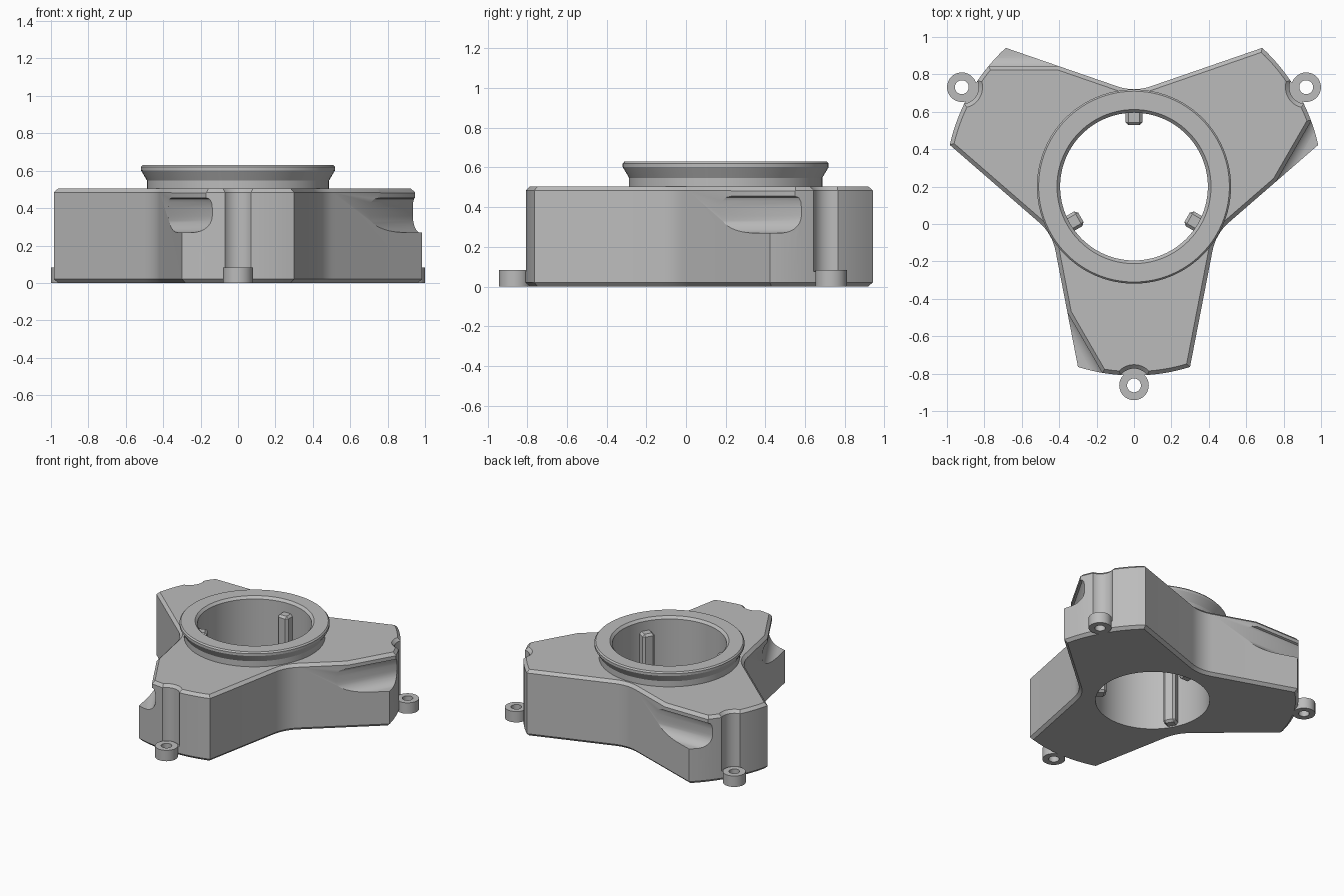
import bpy, bmesh, math
from math import sin, cos, pi, radians
from mathutils import Matrix, Vector

cube = bpy.data.objects.get("Cube")
if cube:
    bpy.data.objects.remove(cube, do_unlink=True)

CENTER = Matrix.Translation((0, 0.2, 0))
HEIGHT = 0.505
ARM_R = 1.01
TAB_R = 1.063
BORE = 0.395
THIRD = 2 * pi / 3

gray = bpy.data.materials.new("plain gray")
gray.use_nodes = True
gray.diffuse_color = (0.5, 0.5, 0.5, 1)
gray.node_tree.nodes["Principled BSDF"].inputs["Base Color"].default_value = (0.5, 0.5, 0.5, 1)


def make_object(name, bm, matrix=Matrix()):
    bmesh.ops.recalc_face_normals(bm, faces=bm.faces)
    mesh = bpy.data.meshes.new(name)
    bm.to_mesh(mesh)
    bm.free()
    mesh.transform(CENTER @ matrix)
    mesh.materials.append(gray)
    obj = bpy.data.objects.new(name, mesh)
    bpy.context.collection.objects.link(obj)
    return obj


def extrude(points, vector):
    """Solid prism from a closed 3D outline."""
    bm = bmesh.new()
    face = bm.faces.new([bm.verts.new(p) for p in points])
    result = bmesh.ops.extrude_face_region(bm, geom=[face], use_keep_orig=True)
    verts = [g for g in result["geom"] if isinstance(g, bmesh.types.BMVert)]
    bmesh.ops.translate(bm, verts=verts, vec=vector)
    bmesh.ops.recalc_face_normals(bm, faces=bm.faces)
    return bm


def lathe(profile, segments, closed):
    """Revolve (radius, z) points; cap both ends when the loop is open."""
    bm = bmesh.new()
    rings = []
    for r, z in profile:
        rings.append([bm.verts.new((r * cos(2 * pi * i / segments), r * sin(2 * pi * i / segments), z))
                      for i in range(segments)])
    pairs = list(zip(rings, rings[1:]))
    if closed:
        pairs.append((rings[-1], rings[0]))
    else:
        bm.faces.new(rings[0])
        bm.faces.new(rings[-1])
    for a, b in pairs:
        for i in range(segments):
            j = (i + 1) % segments
            bm.faces.new((a[i], a[j], b[j], b[i]))
    return bm


def cut(target, cutter):
    cutter.hide_render = True
    mod = target.modifiers.new("cut", "BOOLEAN")
    mod.operation = "DIFFERENCE"
    mod.solver = "EXACT"
    mod.object = cutter
    bpy.context.view_layer.objects.active = target
    bpy.ops.object.modifier_apply(modifier=mod.name)
    bpy.data.objects.remove(cutter, do_unlink=True)


def finish(obj):
    bpy.ops.object.select_all(action="DESELECT")
    obj.select_set(True)
    bpy.context.view_layer.objects.active = obj
    bpy.ops.object.shade_smooth_by_angle(angle=radians(25))


# Three-armed outline: curved arm ends joined by rounded valleys
outline = []
half = radians(17.25)
for k in range(3):
    mid = -pi / 2 + k * THIRD
    for i in range(17):
        a = mid - half + 2 * half * i / 16
        outline.append(Vector((ARM_R * cos(a), ARM_R * sin(a), 0)))
    here = outline[-1]
    there = Matrix.Rotation(2 * (pi / 3 - half), 3, "Z") @ here
    v = mid + pi / 3
    apex = Vector((cos(v), sin(v), 0)) * 0.505
    p, q = apex.lerp(here, 0.13), apex.lerp(there, 0.13)
    for i in range(9):
        t = i / 8
        outline.append(p.lerp(apex, t).lerp(apex.lerp(q, t), t))

# Body with chamfered rims
bm = extrude(outline, (0, 0, HEIGHT))
rims = [e for e in bm.edges if abs(e.verts[0].co.z - e.verts[1].co.z) < 0.001]
bmesh.ops.bevel(bm, geom=rims, offset=0.021, segments=1, affect="EDGES")
body = make_object("three_arm_body", bm)

# Central bore
cut(body, make_object("bore_cutter", lathe([(BORE, -0.1), (BORE, 0.7)], 96, False)))

# Finger scoop profile: chamfer, flat face, undercut and curved floor
scoop = [(1.1, 0.6), (0.62, 0.6), (0.62, HEIGHT + 0.005), (0.645, 0.482), (0.645, 0.455),
         (0.631, 0.449), (0.622, 0.43), (0.619, 0.4)]
for i in range(11):
    a = pi + pi / 2 * i / 10
    scoop.append((0.70 + 0.081 * cos(a), 0.36 + 0.09 * sin(a)))
scoop.append((1.1, 0.27))

for k in range(3):
    turn = Matrix.Rotation(k * THIRD, 4, "Z")
    cut(body, make_object("scoop_cutter",
                          extrude([(-1.2, y, z) for y, z in scoop], (1.05, 0, 0)), turn))
    # Vertical screwdriver channel above each tab
    channel = [(0.09, 0.075), (0.09, 0.484), (0.112, HEIGHT + 0.001), (0.112, 0.6)]
    cut(body, make_object("channel_cutter", lathe(channel, 48, False),
                          turn @ Matrix.Translation((0, -TAB_R, 0))))
finish(body)

# Flared collar around the bore
collar = make_object("flared_collar", lathe(
    [(BORE, 0.5), (0.487, 0.5), (0.487, 0.548), (0.519, 0.602), (0.519, 0.62),
     (0.51, 0.63), (0.412, 0.63), (BORE, 0.612)], 96, True))
finish(collar)

for k in range(3):
    turn = Matrix.Rotation(k * THIRD, 4, "Z")
    # Screw tab with its hole
    tab = make_object("screw_tab_%d" % (k + 1), lathe(
        [(0.037, 0), (0.079, 0), (0.079, 0.083), (0.037, 0.083)], 40, True),
        turn @ Matrix.Translation((0, -TAB_R, 0)))
    finish(tab)
    # Key rib on the bore wall, chamfered on its free edges
    bm = bmesh.new()
    bmesh.ops.create_cube(bm, size=1, matrix=Matrix.Translation((0, 0.365, 0.275))
                          @ Matrix.Diagonal((0.09, 0.074, 0.53, 1)))
    free = [e for e in bm.edges if min(v.co.y for v in e.verts) < 0.35]
    bmesh.ops.bevel(bm, geom=free, offset=0.016, segments=1, affect="EDGES")
    make_object("key_rib_%d" % (k + 1), bm, turn)
